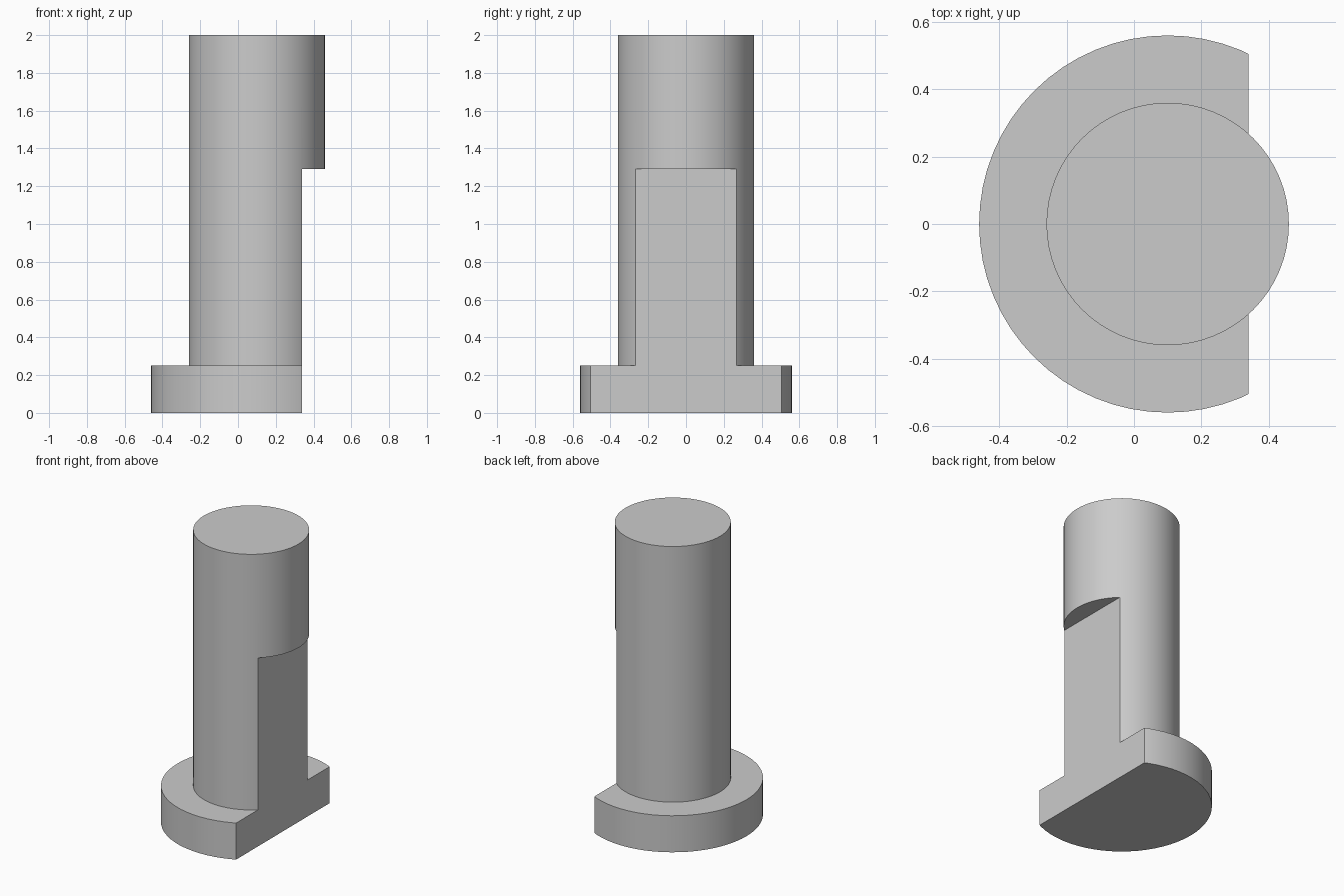
import bpy, bmesh, math

cube = bpy.data.objects.get("Cube")
if cube:
    bpy.data.objects.remove(cube, do_unlink=True)

AXIS_X, FLAT_X = 0.10, 0.34
SHAFT_R, FLANGE_R = 0.36, 0.56
FLANGE_H, NOTCH_TOP, HEIGHT = 0.25, 1.29, 2.0
SEGMENTS = 64

steel = bpy.data.materials.new("plain_grey")
steel.use_nodes = True
grey = (0.6, 0.6, 0.6, 1)
steel.diffuse_color = grey
steel.node_tree.nodes["Principled BSDF"].inputs["Base Color"].default_value = grey


def make_object(name, bm):
    bmesh.ops.recalc_face_normals(bm, faces=bm.faces)
    mesh = bpy.data.meshes.new(name)
    bm.to_mesh(mesh)
    bm.free()
    mesh.materials.append(steel)
    obj = bpy.data.objects.new(name, mesh)
    bpy.context.collection.objects.link(obj)
    return obj


# Stepped round pin: half outline spun into a closed solid
bm = bmesh.new()
outline = [(0, 0), (FLANGE_R, 0), (FLANGE_R, FLANGE_H),
           (SHAFT_R, FLANGE_H), (SHAFT_R, HEIGHT), (0, HEIGHT)]
points = [bm.verts.new((AXIS_X + r, 0, z)) for r, z in outline]
edges = [bm.edges.new(pair) for pair in zip(points, points[1:])]
bmesh.ops.spin(bm, geom=points + edges, cent=(AXIS_X, 0, 0), axis=(0, 0, 1),
               angle=math.tau, steps=SEGMENTS)
bmesh.ops.remove_doubles(bm, verts=bm.verts, dist=0.0001)
pin = make_object("flanged_pin", bm)

# Block that cuts the flat on the flange and lower shaft
bm = bmesh.new()
bmesh.ops.create_cube(bm, size=1)
low = -0.2
bmesh.ops.scale(bm, verts=bm.verts, vec=(1, 2, NOTCH_TOP - low))
bmesh.ops.translate(bm, verts=bm.verts, vec=(FLAT_X + 0.5, 0, (NOTCH_TOP + low) / 2))
cutter = make_object("flat_cutter", bm)
cutter.hide_render = True

cut = pin.modifiers.new("side_flat", 'BOOLEAN')
cut.operation = 'DIFFERENCE'
cut.solver = 'EXACT'
cut.object = cutter

# Bake the cut, then smooth the round walls and keep the edges crisp
bpy.ops.object.select_all(action='DESELECT')
pin.select_set(True)
bpy.context.view_layer.objects.active = pin
bpy.ops.object.modifier_apply(modifier=cut.name)
bpy.data.objects.remove(cutter, do_unlink=True)
bpy.ops.object.shade_smooth_by_angle(angle=math.radians(30))
